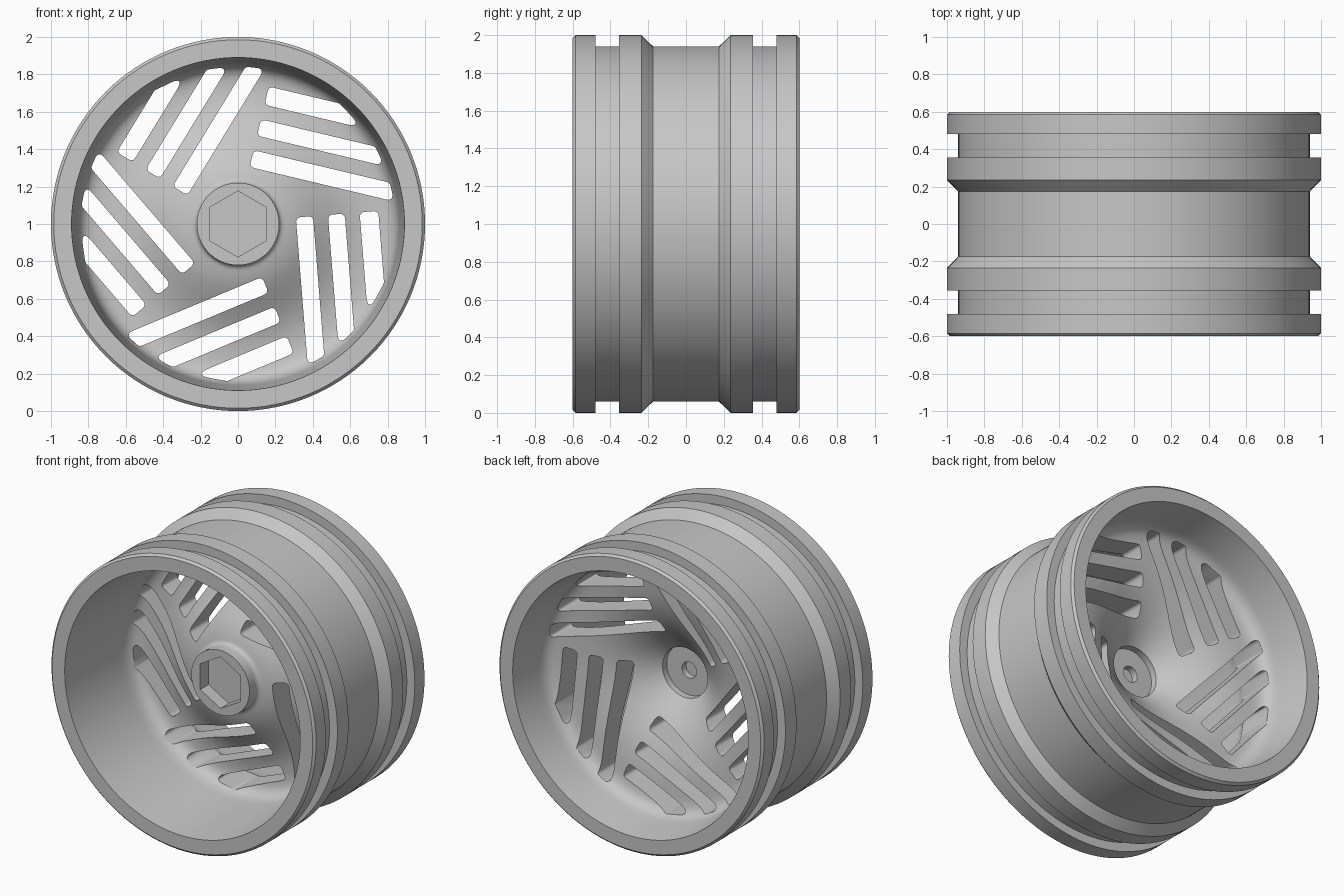
import bpy, bmesh, math
from mathutils import Vector, Matrix
from mathutils.geometry import interpolate_bezier

if "Cube" in bpy.data.objects:
    bpy.data.objects.remove(bpy.data.objects["Cube"])

SEGMENTS = 128
CENTRE = Matrix.Translation((0, 0, 1))

metal = bpy.data.materials.new("grey metal")
metal.use_nodes = True
GREY = (0.57, 0.57, 0.57, 1)
metal.diffuse_color = GREY
metal.node_tree.nodes["Principled BSDF"].inputs["Base Color"].default_value = GREY


def make_object(name, bm):
    bmesh.ops.recalc_face_normals(bm, faces=bm.faces)
    bm.transform(CENTRE)
    mesh = bpy.data.meshes.new(name)
    bm.to_mesh(mesh)
    bm.free()
    mesh.materials.append(metal)
    obj = bpy.data.objects.new(name, mesh)
    bpy.context.collection.objects.link(obj)
    return obj


def curve(*points, steps=10):
    """Bezier through 2D points: start, two handles, end."""
    pts = interpolate_bezier(*[Vector((a, b, 0)) for a, b in points], steps)
    return [(p.x, p.y) for p in pts]


def rounded(corners, radius):
    """Round every corner of a convex outline to the same radius."""
    outline = []
    for i, corner in enumerate(corners):
        p = Vector(corner)
        to_prev = (Vector(corners[i - 1]) - p).normalized()
        to_next = (Vector(corners[(i + 1) % len(corners)]) - p).normalized()
        reach = radius / math.tan(to_prev.angle(to_next) / 2)
        outline += curve(p + to_prev * reach, p + to_prev * reach * 0.4,
                         p + to_next * reach * 0.4, p + to_next * reach, steps=7)
    return outline


def prism(bm, outline, y0, y1, turn=0.0):
    """Extrude an (x, z) outline along y, turned about the axle."""
    base = bm.faces.new([bm.verts.new((x, y0, z)) for x, z in outline])
    result = bmesh.ops.extrude_face_region(bm, geom=[base], use_keep_orig=True)
    top = [g for g in result["geom"] if isinstance(g, bmesh.types.BMVert)]
    bmesh.ops.translate(bm, verts=top, vec=(0, y1 - y0, 0))
    bmesh.ops.transform(bm, matrix=Matrix.Rotation(turn, 4, 'Y'),
                        verts=top + list(base.verts))


def ring(radius, sides, turn=0.0):
    angles = [turn + math.tau * i / sides for i in range(sides)]
    return [(radius * math.cos(a), radius * math.sin(a)) for a in angles]


# Barrel outside: chamfered lip, groove, shoulder and drop centre, one half
half = [(0.985, 0.6), (1, 0.585), (1, 0.48), (0.94, 0.48),
        (0.94, 0.355), (1, 0.355), (1, 0.235), (0.94, 0.175)]
outside = [(r, -y) for r, y in half] + half[::-1]

# Front of the dished centre: raised hub, dome, then a fillet into the wall
front = [(0, -0.19), (0.22, -0.19)]
front += curve((0.22, -0.13), (0.22, -0.1), (0.235, -0.095), (0.26, -0.09), steps=6)
front += curve((0.26, -0.09), (0.4, -0.06), (0.52, 0.085), (0.7, 0.09))[1:]
front += curve((0.7, 0.09), (0.8, 0.095), (0.858, 0.085), (0.861, -0.05))[1:]
front += [(0.89, -0.6)]

# Back of the dished centre: shallow round recess, bowl, fillet
back = [(0, -0.035), (0.17, -0.035)]
back += curve((0.17, 0.01), (0.3, 0.11), (0.42, 0.23), (0.7, 0.25))
back += curve((0.7, 0.25), (0.81, 0.258), (0.858, 0.27), (0.863, 0.39))[1:]
back += [(0.89, 0.6)]

bm = bmesh.new()
verts = [bm.verts.new((r, y, 0)) for r, y in front + outside + back[::-1]]
edges = [bm.edges.new(pair) for pair in zip(verts, verts[1:])]
bmesh.ops.spin(bm, geom=verts + edges, cent=(0, 0, 0), axis=(0, 1, 0),
               angle=math.tau, steps=SEGMENTS, use_merge=False)
bmesh.ops.remove_doubles(bm, verts=bm.verts, dist=0.0005)
wheel = make_object("wheel_rim", bm)

# Cutters: five groups of three slots, their outer ends on one circle
bm = bmesh.new()
REACH = 0.842
for x0, x1 in ((0.311, 0.403), (0.483, 0.573), (0.653, 0.753)):
    low0, low1 = (-math.sqrt(REACH ** 2 - x * x) for x in (x0, x1))
    slot = rounded([(x0, 0.01), (x1, 0.01), (x1, low1), (x0, low0)], 0.026)
    for i in range(5):
        prism(bm, slot, -0.3, 0.56, math.tau * i / 5 - math.radians(4.6))

# Cutters: hexagonal socket in front, small blind bore behind
prism(bm, ring(0.176, 6, math.pi / 2), -0.3, -0.1)
prism(bm, ring(0.055, 32), -0.08, 0.2)
cutter = make_object("cutter", bm)
cutter.hide_render = True

cut = wheel.modifiers.new("openings", 'BOOLEAN')
cut.operation = 'DIFFERENCE'
cut.solver = 'EXACT'
cut.object = cutter
bpy.ops.object.select_all(action='DESELECT')
wheel.select_set(True)
bpy.context.view_layer.objects.active = wheel
bpy.ops.object.modifier_apply(modifier=cut.name)
bpy.data.objects.remove(cutter)
bpy.ops.object.shade_smooth_by_angle(angle=math.radians(25))
